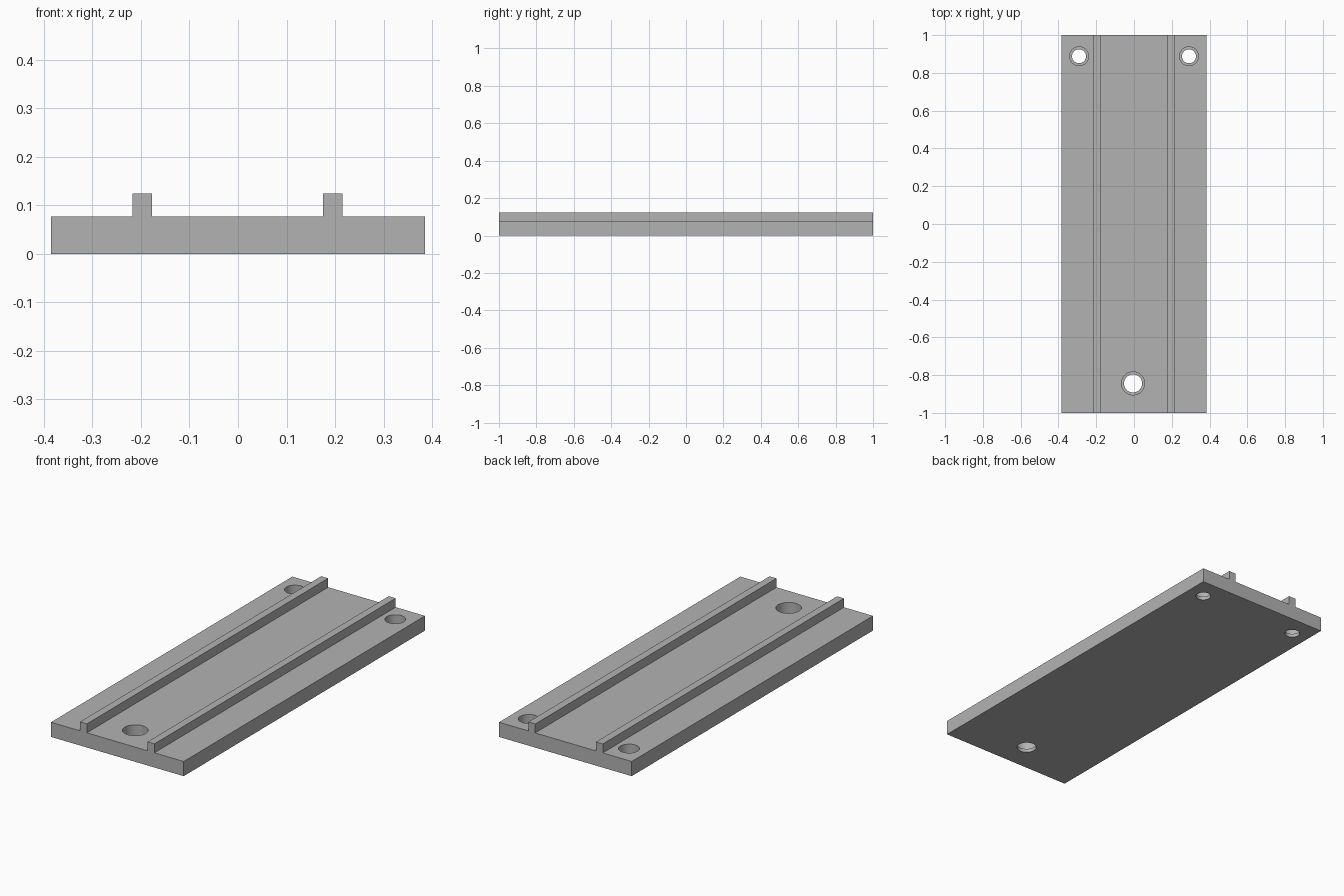
import bpy
import bmesh

cube = bpy.data.objects.get("Cube")
if cube:
    bpy.data.objects.remove(cube, do_unlink=True)

HALF_W, HALF_L = 0.385, 1.0
BASE_H, RAIL_H = 0.077, 0.124
SEAT_Z = 0.019  # floor of the counterbores

# Plain grey material
grey = bpy.data.materials.new("plain_grey")
grey.use_nodes = True
colour = (0.45, 0.45, 0.45, 1)
grey.diffuse_color = colour
grey.node_tree.nodes["Principled BSDF"].inputs["Base Color"].default_value = colour

# Plate with two rails: one cross-section extruded along its length
section = [(-HALF_W, 0), (HALF_W, 0), (HALF_W, BASE_H)]
for outer, inner in ((0.215, 0.175), (-0.177, -0.217)):
    section += [(outer, BASE_H), (outer, RAIL_H), (inner, RAIL_H), (inner, BASE_H)]
section.append((-HALF_W, BASE_H))

bm = bmesh.new()
face = bm.faces.new([bm.verts.new((x, -HALF_L, z)) for x, z in section])
extruded = bmesh.ops.extrude_face_region(bm, geom=[face])["geom"]
bmesh.ops.translate(bm, vec=(0, 2 * HALF_L, 0),
                    verts=[g for g in extruded if isinstance(g, bmesh.types.BMVert)])
bmesh.ops.recalc_face_normals(bm, faces=bm.faces)
mesh = bpy.data.meshes.new("railed_plate")
bm.to_mesh(mesh)
bm.free()
plate = bpy.data.objects.new("railed_plate", mesh)
bpy.context.collection.objects.link(plate)
mesh.materials.append(grey)


def drill(x, y, radius, bottom, top):
    """Cut a round vertical hole in the plate."""
    bpy.ops.mesh.primitive_cylinder_add(vertices=48, radius=radius, depth=top - bottom,
                                        location=(x, y, (top + bottom) / 2))
    cutter = bpy.context.object
    cutter.name = "hole_cutter"
    cutter.hide_render = True
    cutter.data.materials.append(grey)
    cut = plate.modifiers.new("hole", "BOOLEAN")
    cut.operation = "DIFFERENCE"
    cut.solver = "EXACT"
    cut.object = cutter
    bpy.context.view_layer.objects.active = plate
    bpy.ops.object.modifier_apply(modifier=cut.name)
    bpy.data.objects.remove(cutter, do_unlink=True)


# Counterbored screw holes: two at the back corners, a larger one at the front
for x, y, through, bore in ((-0.291, 0.888, 0.037, 0.05),
                            (0.291, 0.888, 0.037, 0.05),
                            (-0.005, -0.844, 0.048, 0.061)):
    drill(x, y, bore, SEAT_Z, 0.2)
    drill(x, y, through, -0.1, 0.2)

# Smooth hole walls, sharp edges elsewhere
bpy.ops.object.select_all(action="DESELECT")
plate.select_set(True)
bpy.context.view_layer.objects.active = plate
bpy.ops.object.shade_smooth_by_angle()
